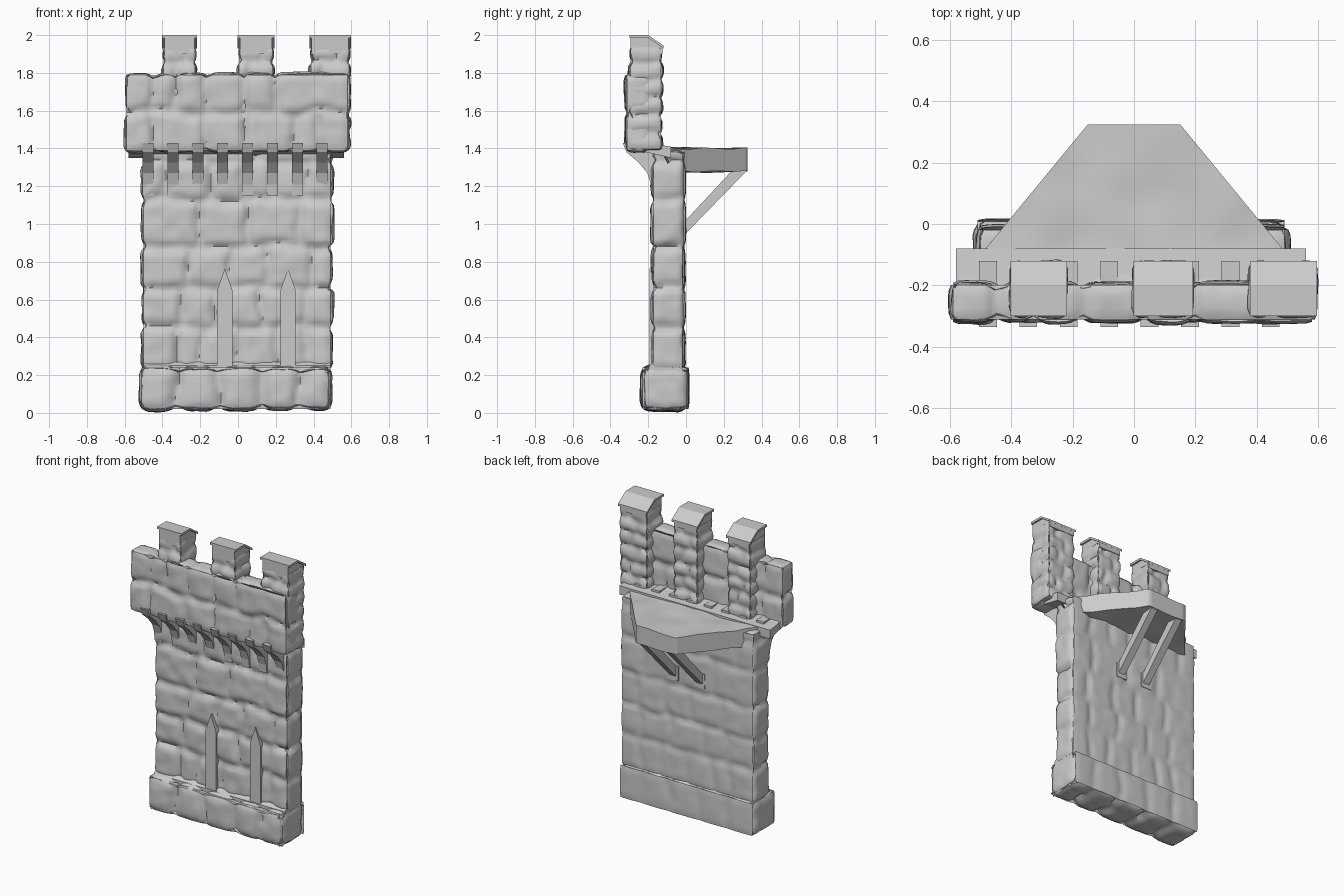
import bpy, bmesh, math
from mathutils import Vector, noise

cube = bpy.data.objects.get("Cube")
if cube:
    bpy.data.objects.remove(cube, do_unlink=True)

stone = bpy.data.materials.new("pale grey stone")
stone.use_nodes = True
GREY = (0.6, 0.6, 0.6, 1)
stone.diffuse_color = GREY
stone.node_tree.nodes["Principled BSDF"].inputs["Base Color"].default_value = GREY


def finish(bm, name, smooth=False):
    bmesh.ops.recalc_face_normals(bm, faces=bm.faces)
    mesh = bpy.data.meshes.new(name)
    bm.to_mesh(mesh)
    bm.free()
    mesh.materials.append(stone)
    obj = bpy.data.objects.new(name, mesh)
    bpy.context.collection.objects.link(obj)
    if smooth:
        bpy.ops.object.select_all(action="DESELECT")
        obj.select_set(True)
        bpy.context.view_layer.objects.active = obj
        bpy.ops.object.shade_smooth_by_angle(angle=math.radians(60))


def prism(bm, points, offset):
    """Extrude a flat outline by an offset."""
    face = bm.faces.new([bm.verts.new(p) for p in points])
    new = bmesh.ops.extrude_face_region(bm, geom=[face])["geom"]
    bmesh.ops.translate(bm, vec=offset, verts=[v for v in new if isinstance(v, bmesh.types.BMVert)])


def slice_grid(bm, lo, hi, step):
    for axis in range(3):
        n = max(1, round((hi[axis] - lo[axis]) / step))
        for i in range(1, n):
            co, no = Vector(), Vector()
            co[axis] = lo[axis] + (hi[axis] - lo[axis]) * i / n
            no[axis] = 1
            bmesh.ops.bisect_plane(bm, geom=bm.verts[:] + bm.edges[:] + bm.faces[:],
                                   plane_co=co, plane_no=no)


def pillow(value, joints, width):
    """Zero at a joint, one in the middle of a stone."""
    d = min(1, min(abs(value - j) for j in joints) / width)
    return math.sin(d * math.pi / 2) ** 0.8


def masonry(name, lo, hi, courses, amp=0.025, width=0.05, back=0.5, step=0.02):
    """Block of rounded stones; courses are (top height, upright joints)."""
    bm = bmesh.new()
    prism(bm, [(lo[0], lo[1], lo[2]), (hi[0], lo[1], lo[2]), (hi[0], hi[1], lo[2]),
               (lo[0], hi[1], lo[2])], (0, 0, hi[2] - lo[2]))
    slice_grid(bm, lo, hi, step)
    beds = [lo[2]] + [top for top, _ in courses]
    for v in bm.verts:
        p = v.co.copy()
        row = min(sum(p.z > top for top, _ in courses), len(courses) - 1)
        wob = noise.noise(p * 6) * 0.025
        joints = [lo[0]] + [j + wob for j in courses[row][1]] + [hi[0]]
        col = sum(p.x > j for j in joints)
        inset = 0.014 * abs(noise.cell(Vector((col + 0.5, row + 0.5, 0.5))))
        bump = [pillow(p.x, joints, width), pillow(p.y, (lo[1], hi[1]), width),
                pillow(p.z + wob * (lo[2] + 0.05 < p.z < hi[2] - 0.05), beds, width)]
        for a in range(3):
            side = (p[a] > hi[a] - 1e-4) - (p[a] < lo[a] + 1e-4)
            if side:
                h = bump[(a + 1) % 3] * bump[(a + 2) % 3]
                depth = amp * (1 - h) + inset + 0.006 * noise.noise(p * 14)
                v.co[a] -= side * depth * (back if a == 1 and side > 0 else 1)
    finish(bm, name, True)


# Walls
masonry("plinth", (-0.53, -0.25, 0), (0.51, 0.02, 0.26),
        [(0.26, (-0.32, -0.1, 0.12, 0.33))], amp=0.035, width=0.07, back=0.3)
masonry("main_wall", (-0.52, -0.19, 0.22), (0.51, 0, 1.4),
        [(0.46, (-0.33, -0.2, 0, 0.2, 0.36)), (0.66, (-0.3, -0.12, 0.12, 0.36)),
         (0.88, (-0.26, -0.03, 0.16, 0.38)), (1.13, (-0.2, 0.05, 0.33)),
         (1.33, (-0.38, -0.15, 0.04, 0.18, 0.36)), (1.4, (-0.2, 0.1))])
masonry("parapet", (-0.61, -0.33, 1.37), (0.6, -0.18, 1.81),
        [(1.59, (-0.44, -0.18, 0.04, 0.3, 0.44)),
         (1.81, (-0.45, -0.33, -0.17, 0.04, 0.2))], back=1)

# Battlements with sloping cap slabs
for side, x0, x1 in (("right", -0.41, -0.21), ("middle", -0.01, 0.2), ("left", 0.37, 0.605)):
    mid = (x0 + x1) / 2
    masonry(side + "_merlon", (x0, -0.31, 1.38), (x1, -0.115, 1.95),
            [(1.38 + 0.095 * i, (mid + 0.03 * (-1) ** i,)) for i in range(1, 7)],
            amp=0.02, width=0.04, back=1, step=0.0165)
    bm = bmesh.new()
    profile = [(-0.295, 1.9), (-0.295, 2), (-0.2, 2), (-0.125, 1.945), (-0.125, 1.9)]
    prism(bm, [(x0 + 0.02, y, z) for y, z in profile], (x1 - x0 - 0.04, 0, 0))
    finish(bm, side + "_merlon_core")
    bm = bmesh.new()
    profile = [(-0.3, 1.985), (-0.3, 2), (-0.2, 2), (-0.12, 1.945), (-0.12, 1.93), (-0.2, 1.985)]
    prism(bm, [(x0 + 0.008, y, z) for y, z in profile], (x1 - x0 - 0.016, 0, 0))
    finish(bm, side + "_merlon_cap")

# Rear platform, gently uneven
bm = bmesh.new()
outline = [(-0.59, -0.2), (-0.5, -0.1), (-0.15, 0.325), (0.15, 0.325), (0.5, -0.1), (0.55, -0.2)]
prism(bm, [(x, y, 1.28) for x, y in outline], (0, 0, 0.12))
slice_grid(bm, (-0.6, -0.2, 1.28), (0.6, 0.33, 1.4), 0.04)
for v in bm.verts:
    wave = noise.noise(v.co * 7) * 0.014
    v.co.z += wave
    if v.co.y < -0.08:
        v.co.z = max(v.co.z, 1.36) + 0.25 * max(0, -0.1 - v.co.y)
finish(bm, "platform", True)

# Overhang floor beneath the parapet
bm = bmesh.new()
prism(bm, [(-0.58, y, z) for y, z in ((-0.3, 1.4), (-0.3, 1.44), (-0.08, 1.41), (-0.08, 1.35))],
      (1.14, 0, 0))
finish(bm, "overhang_floor")

# Curved corbels
bm = bmesh.new()
curve = [(-0.315, 1.38), (-0.25, 1.325), (-0.205, 1.27), (-0.185, 1.21), (-0.178, 1.15)]
for i in range(8):
    x = -0.505 + 0.1317 * i
    prism(bm, [(x, y, z) for y, z in [(-0.12, 1.15), (-0.12, 1.43), (-0.335, 1.43)] + curve],
          (0.058, 0, 0))
finish(bm, "corbels")

# Pointed slits on the front
bm = bmesh.new()
for x in (-0.07, 0.265):
    shape = ((-0.04, 0.23), (0.04, 0.23), (0.04, 0.65), (0, 0.765), (-0.04, 0.65))
    prism(bm, [(x + dx, -0.193, z) for dx, z in shape], (0, 0.05, 0))
finish(bm, "pointed_slits")

# Ledge on the plinth
bm = bmesh.new()
prism(bm, [(-0.5, y, z) for y, z in ((-0.195, 0.2), (-0.195, 0.25), (-0.17, 0.27),
                                     (-0.03, 0.27), (-0.01, 0.2))], (0.99, 0, 0))
finish(bm, "ledge")

# Diagonal braces with footplates
bm = bmesh.new()
for x in (-0.1, 0.1):
    brace = ((-0.02, 0.93), (-0.02, 1), (0.26, 1.3), (0.32, 1.3), (0.32, 1.28))
    prism(bm, [(x - 0.025, y, z) for y, z in brace], (0.05, 0, 0))
    plate = ((-0.04, 0.92), (0.04, 0.92), (0.04, 1.02), (-0.04, 1.02))
    prism(bm, [(x + dx, 0, z) for dx, z in plate], (0, -0.03, 0))
finish(bm, "rear_braces")
